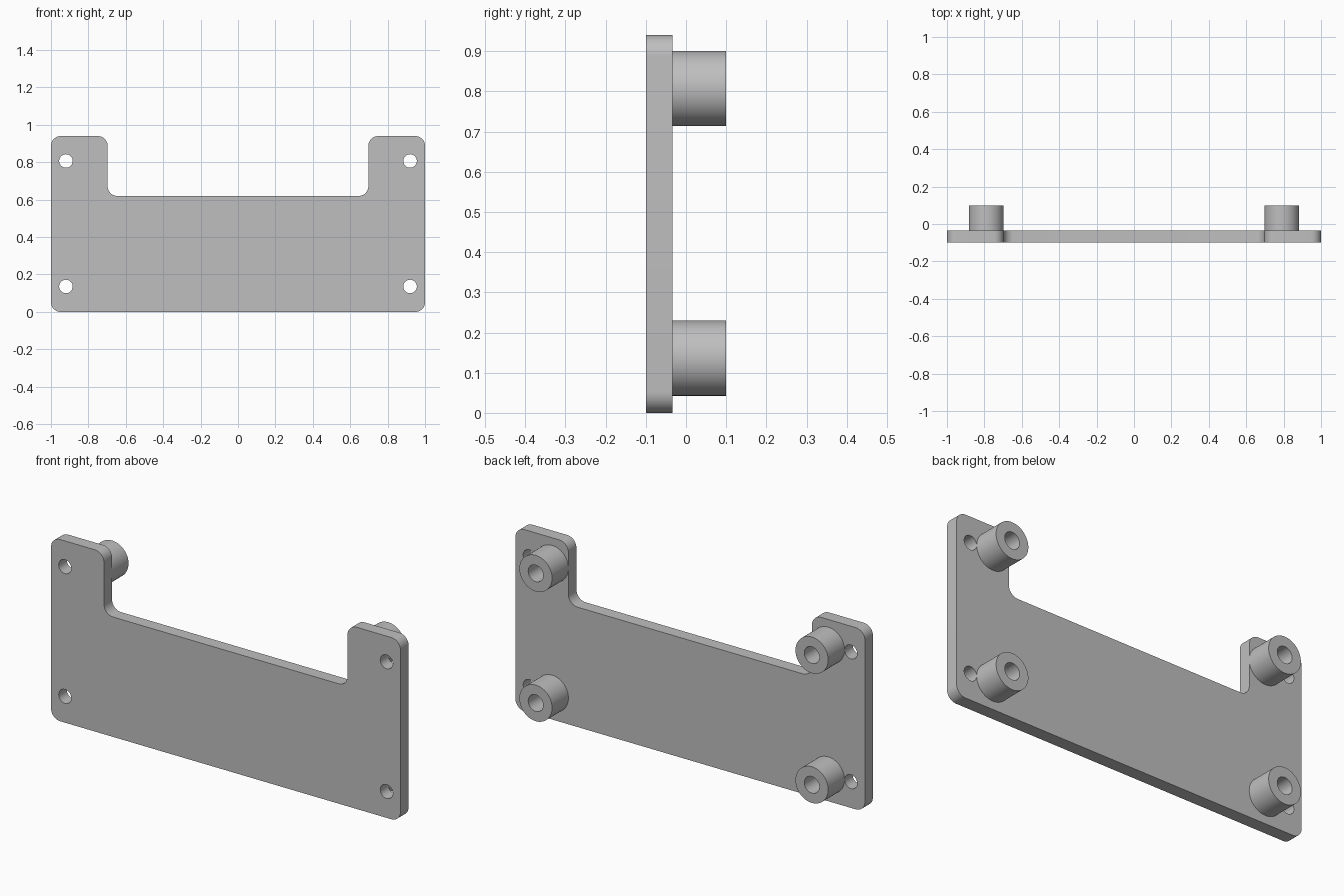
import bpy, bmesh
from math import sin, cos, pi, radians
from mathutils import Vector, Matrix

cube = bpy.data.objects.get("Cube")
if cube:
    bpy.data.objects.remove(cube, do_unlink=True)

# Single grey finish
grey = bpy.data.materials.new("plain grey")
grey.use_nodes = True
colour = (0.52, 0.52, 0.52, 1)
grey.diffuse_color = colour
grey.node_tree.nodes["Principled BSDF"].inputs["Base Color"].default_value = colour


def circle(x, z, r, n=48):
    return [Vector((x + r * cos(2 * pi * i / n), z + r * sin(2 * pi * i / n))) for i in range(n)]


def fillet(corners, r, steps=10):
    """Round every right-angled corner of an axis-aligned outline."""
    pts = []
    for i, c in enumerate(corners):
        a = (corners[i - 1] - c).normalized() * r
        b = (corners[(i + 1) % len(corners)] - c).normalized() * r
        for k in range(steps + 1):
            t = k / steps * pi / 2
            pts.append(c + a * (1 - sin(t)) + b * (1 - cos(t)))
    return pts


def extrude_loops(name, loops, y0, y1):
    """Fill an x-z outline with holes and extrude it from y0 to y1."""
    curve = bpy.data.curves.new(name + "_profile", "CURVE")
    curve.dimensions = "2D"
    curve.fill_mode = "BOTH"
    curve.extrude = (y1 - y0) / 2
    for loop in loops:
        spline = curve.splines.new("POLY")
        spline.points.add(len(loop) - 1)
        for point, p in zip(spline.points, loop):
            point.co = (p.x, p.y, 0, 1)
        spline.use_cyclic_u = True
    profile = bpy.data.objects.new(name + "_profile", curve)
    bpy.context.collection.objects.link(profile)
    depsgraph = bpy.context.evaluated_depsgraph_get()
    mesh = bpy.data.meshes.new_from_object(profile.evaluated_get(depsgraph))
    bpy.data.objects.remove(profile, do_unlink=True)

    mesh.transform(Matrix.Translation((0, (y0 + y1) / 2, 0)) @ Matrix.Rotation(pi / 2, 4, "X"))
    bm = bmesh.new()
    bm.from_mesh(mesh)
    bmesh.ops.remove_doubles(bm, verts=bm.verts, dist=1e-5)
    bmesh.ops.recalc_face_normals(bm, faces=bm.faces)
    bm.to_mesh(mesh)
    bm.free()
    mesh.materials.clear()
    mesh.materials.append(grey)
    obj = bpy.data.objects.new(name, mesh)
    bpy.context.collection.objects.link(obj)
    bpy.ops.object.select_all(action="DESELECT")
    obj.select_set(True)
    bpy.context.view_layer.objects.active = obj
    bpy.ops.object.shade_smooth_by_angle(angle=radians(30))
    return obj


FRONT, BACK, TIP = -0.10, -0.034, 0.10
ROWS = {"lower": 0.136, "upper": 0.807}
SIDES = {"right": -1, "left": 1}

# Notched plate with rounded corners and four through holes
half = [(1, 0), (1, 0.94), (0.697, 0.94), (0.697, 0.62)]
corners = [Vector(p) for p in half] + [Vector((-x, z)) for x, z in reversed(half)]
holes = [circle(s * 0.92, z, 0.036) for s in SIDES.values() for z in ROWS.values()]
extrude_loops("mounting_plate", [fillet(corners, 0.052)] + holes, FRONT, BACK)

# Hollow standoffs on the back, closed by the plate
for side, s in SIDES.items():
    for row, z in ROWS.items():
        x = s * 0.79
        extrude_loops(f"{row}_{side}_standoff", [circle(x, z, 0.0935, 64), circle(x, z, 0.043)], BACK, TIP)
